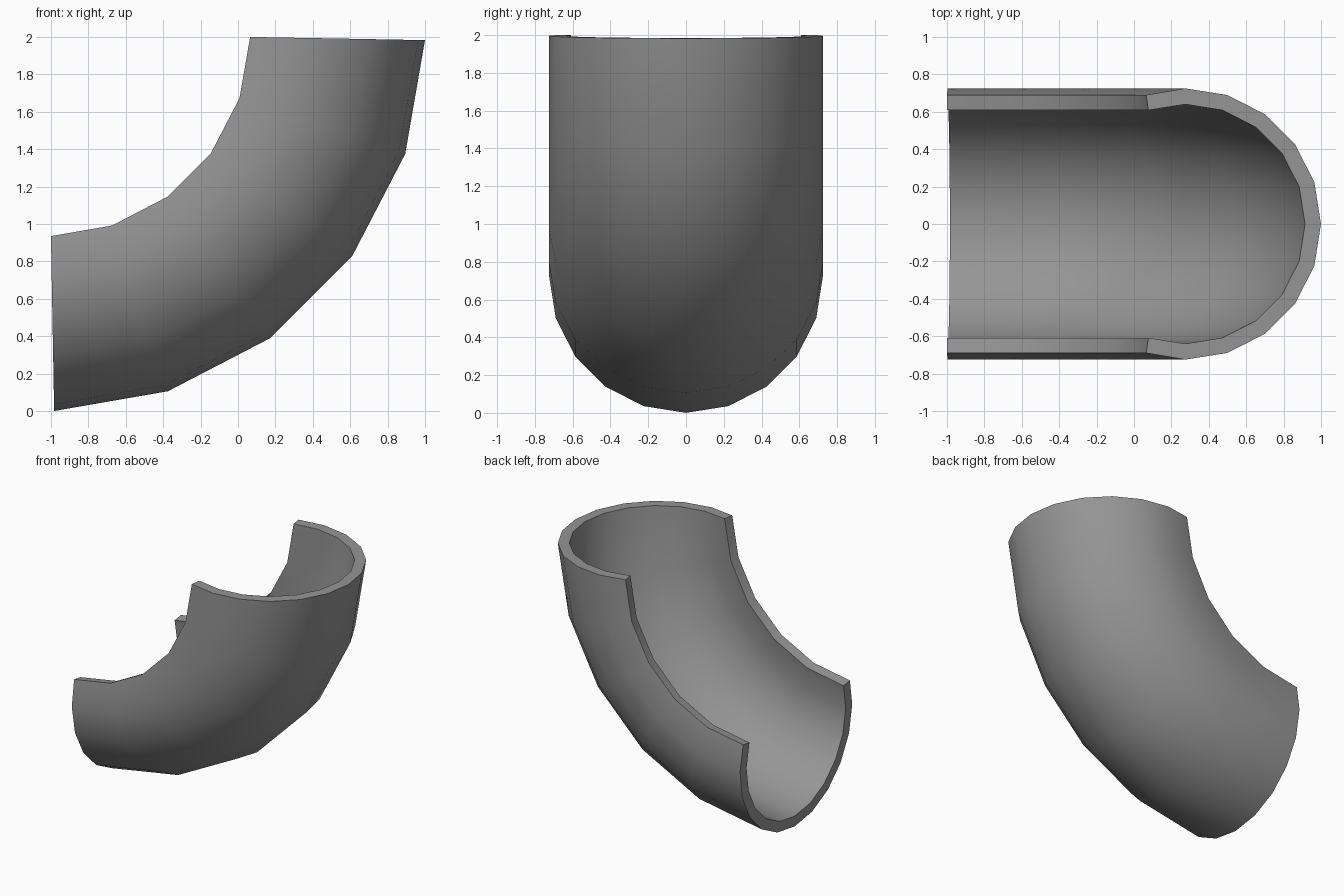
import bpy, bmesh, math

if "Cube" in bpy.data.objects:
    bpy.data.objects.remove(bpy.data.objects["Cube"], do_unlink=True)

BEND = 1.295                 # bend centre to tube centre
OUTER, INNER = 0.725, 0.64   # tube wall radii
CENTRE_X, CENTRE_Z = -1.02, 2.02
TRIM = math.radians(1.05)    # how far each end stops short of square
SEGMENTS, SIDES = 5, 12

# Grey material
grey = bpy.data.materials.new("grey")
grey.use_nodes = True
colour = (0.3, 0.3, 0.3, 1)
grey.diffuse_color = colour
grey.node_tree.nodes["Principled BSDF"].inputs["Base Color"].default_value = colour


# Open pipe wall section: outer arc one way, inner arc back
def arc(radius):
    angles = [math.radians(18 * (i - SIDES / 2)) for i in range(SIDES + 1)]
    return [(max(radius * math.cos(a), -0.21), radius * math.sin(a)) for a in angles]


section = arc(OUTER) + arc(INNER)[::-1]

# Sweep the section round the bend
bm = bmesh.new()
rings = []
for s in range(SEGMENTS + 1):
    t = TRIM + (math.pi / 2 - 2 * TRIM) * s / SEGMENTS
    rings.append([bm.verts.new((CENTRE_X + (BEND + r) * math.sin(t), y,
                                CENTRE_Z - (BEND + r) * math.cos(t)))
                  for r, y in section])
count = len(section)
for a, b in zip(rings, rings[1:]):
    for i in range(count):
        j = (i + 1) % count
        bm.faces.new((a[i], a[j], b[j], b[i]))

# Wall thickness at both open ends
for ring in (rings[0], rings[-1]):
    for i in range(SIDES):
        bm.faces.new((ring[i], ring[i + 1], ring[count - 2 - i], ring[count - 1 - i]))
bmesh.ops.recalc_face_normals(bm, faces=bm.faces)

mesh = bpy.data.meshes.new("open_pipe_elbow")
bm.to_mesh(mesh)
bm.free()
mesh.materials.append(grey)
elbow = bpy.data.objects.new("open_pipe_elbow", mesh)
bpy.context.collection.objects.link(elbow)

# Smooth walls with crisp rims
bpy.ops.object.select_all(action='DESELECT')
elbow.select_set(True)
bpy.context.view_layer.objects.active = elbow
bpy.ops.object.shade_smooth_by_angle(angle=math.radians(35))
